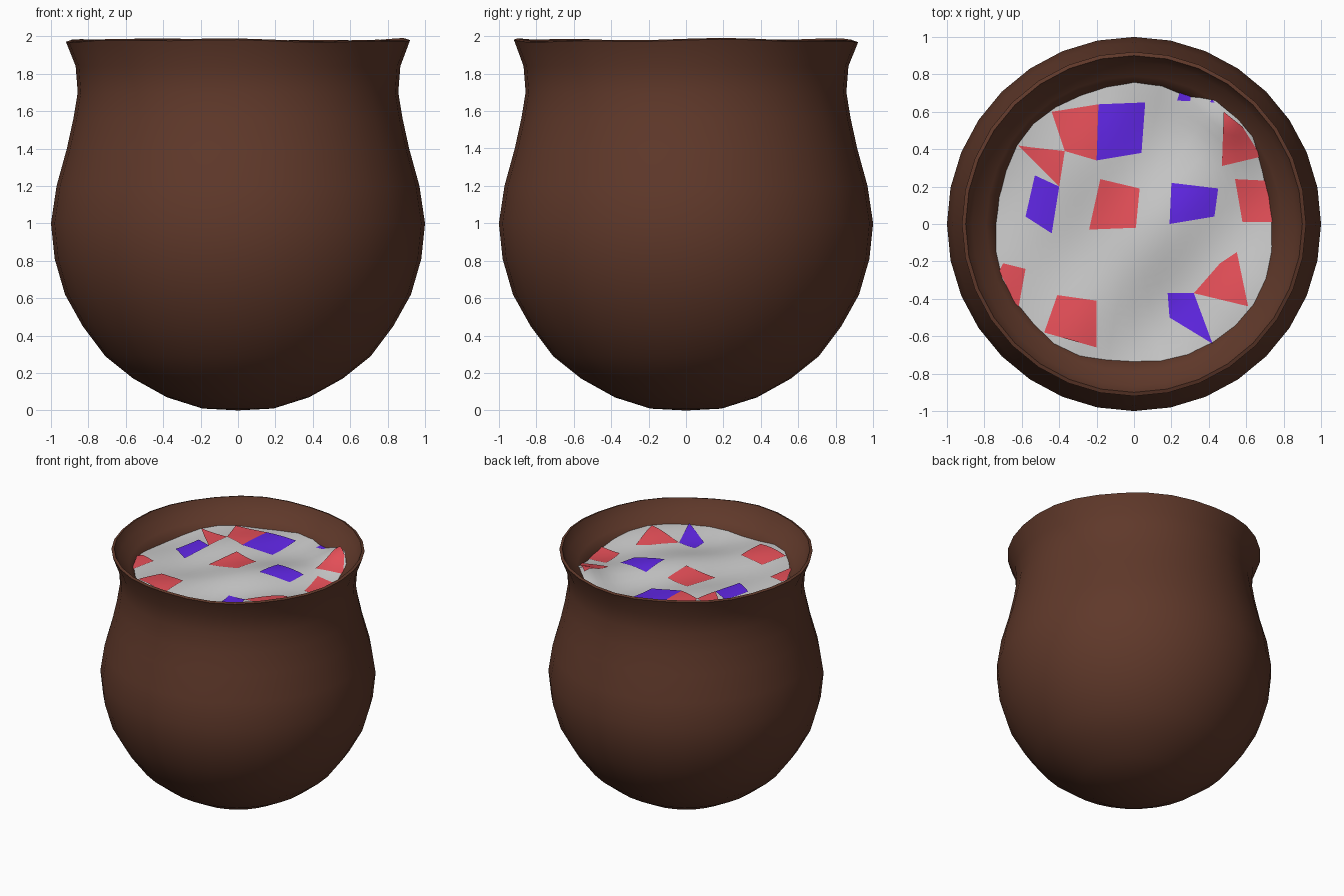
import bpy, bmesh, math

if "Cube" in bpy.data.objects:
    bpy.data.objects.remove(bpy.data.objects["Cube"])

SIDES = 32


def material(name, rgb):
    m = bpy.data.materials.new(name)
    m.diffuse_color = (*rgb, 1)
    m.use_nodes = True
    m.node_tree.nodes["Principled BSDF"].inputs["Base Color"].default_value = m.diffuse_color
    return m


def finish(bm, name, mat=None, angle=50):
    bmesh.ops.remove_doubles(bm, verts=bm.verts, dist=0.0005)
    me = bpy.data.meshes.new(name)
    bm.to_mesh(me)
    bm.free()
    ob = bpy.data.objects.new(name, me)
    bpy.context.collection.objects.link(ob)
    if mat:
        me.materials.append(mat)
    bpy.ops.object.select_all(action='DESELECT')
    ob.select_set(True)
    bpy.context.view_layer.objects.active = ob
    bpy.ops.object.shade_smooth_by_angle(angle=math.radians(angle))
    return ob


def lathe(name, profile, height, mat=None, angle=50):
    """Spin (radius, z) points around z; height(x, y, z) adjusts each z."""
    bm = bmesh.new()
    rings = []
    for r, z in profile:
        ring = []
        for i in range(SIDES):
            a = 2 * math.pi * i / SIDES
            x, y = r * math.cos(a), r * math.sin(a)
            ring.append(bm.verts.new((x, y, height(x, y, z))))
        rings.append(ring)
    for lo, hi in zip(rings, rings[1:]):
        for i in range(SIDES):
            j = (i + 1) % SIDES
            bm.faces.new((lo[i], lo[j], hi[j], hi[i]))
    return finish(bm, name, mat, angle)


def rim_height(x, y, z):
    # slightly uneven handmade rim
    if z < 1.96:
        return z
    a = math.atan2(y, x)
    return z + 0.005 * math.sin(3 * a + 1) + 0.004 * math.sin(7 * a)


def fill_height(x, y, z=0):
    # gently rumpled surface with a raised lump near the back right edge
    lump = 0.08 * math.exp(-((x - 0.5) ** 2 + (y - 0.58) ** 2) / 0.02)
    return (1.815 + 0.018 * math.sin(5 * x + 1) * math.cos(6 * y)
            + 0.012 * math.sin(9 * x - 7 * y) + lump)


brown = material("brown clay", (0.115, 0.04, 0.023))
red = material("red", (0.8, 0.08, 0.1))
purple = material("purple", (0.12, 0.02, 0.8))

# Pot: outer wall, rim, then inner wall down to the inside floor
lathe("pot", [
    (0, 0), (0.19, 0.01), (0.38, 0.07), (0.56, 0.17), (0.71, 0.29),
    (0.83, 0.45), (0.925, 0.62), (0.98, 0.81), (1.0, 1.0), (0.97, 1.2),
    (0.915, 1.4), (0.88, 1.56), (0.857, 1.7), (0.868, 1.84), (0.92, 1.975),
    (0.9, 1.982), (0.865, 1.91), (0.79, 1.855), (0.735, 1.8), (0.72, 1.65),
    (0.78, 1.0), (0.5, 0.35), (0, 0.2)], rim_height, brown)

# Fill: rumpled sheet meeting the inner wall
lathe("fill_surface", [(0.79 * i / 16, 0) for i in range(17)], fill_height)

# Coloured patches draped over the fill (x, y corners)
patches = {
    "red": (red, [
        [(-.37, .39), (-.2, .34), (-.19, .64), (-.44, .60)],
        [(-.62, .42), (-.40, .20), (-.37, .39), (-.55, .41)],
        [(-.24, -.03), (.01, -.02), (.03, .19), (-.18, .24)],
        [(.58, .01), (.74, .01), (.74, .23), (.54, .24)],
        [(.47, .31), (.68, .36), (.58, .52), (.48, .60)],
        [(.32, -.37), (.61, -.44), (.55, -.15), (.46, -.21)],
        [(-.48, -.58), (-.2, -.66), (-.2, -.41), (-.41, -.38)],
        [(-.62, -.46), (-.58, -.24), (-.70, -.21), (-.72, -.25)]]),
    "purple": (purple, [
        [(-.2, .34), (.04, .38), (.06, .65), (-.19, .64)],
        [(-.58, .04), (-.44, -.05), (-.40, .20), (-.53, .26)],
        [(.19, 0), (.43, .04), (.45, .19), (.20, .22)],
        [(.19, -.50), (.42, -.64), (.32, -.37), (.18, -.37)],
        [(.23, .66), (.43, .65), (.40, .70), (.25, .72)]]),
}
N = 5
for name, (mat, quads) in patches.items():
    bm = bmesh.new()
    for a, b, c, d in quads:
        def point(i, j):
            u, v = i / N, j / N
            x, y = [(1 - v) * ((1 - u) * a[k] + u * b[k])
                    + v * ((1 - u) * d[k] + u * c[k]) for k in (0, 1)]
            return bm.verts.new((x, y, fill_height(x, y) + 0.006))
        grid = [[point(i, j) for j in range(N + 1)] for i in range(N + 1)]
        for i in range(N):
            for j in range(N):
                bm.faces.new((grid[i][j], grid[i + 1][j],
                              grid[i + 1][j + 1], grid[i][j + 1]))
    finish(bm, name + "_patches", mat)
